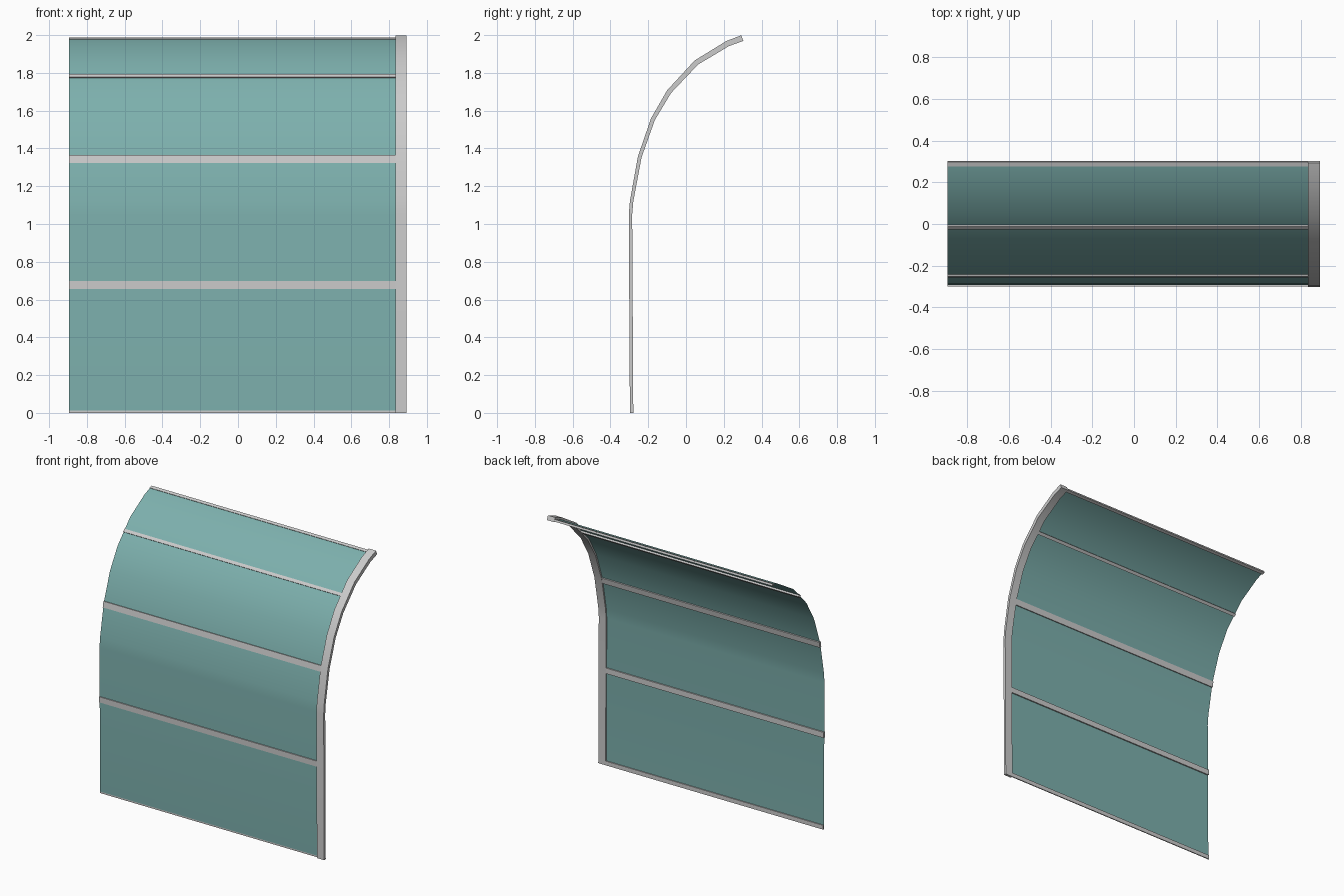
import bpy, bmesh
from mathutils import Vector

if "Cube" in bpy.data.objects:
    bpy.data.objects.remove(bpy.data.objects["Cube"])

# Side profile (y, z) of the curved screen, and the post thickness at each point
PATH = [(-0.288, 0.0), (-0.294, 1.05), (-0.288, 1.12), (-0.245, 1.355), (-0.175, 1.555),
        (-0.09, 1.70), (0.055, 1.855), (0.22, 1.955), (0.298, 1.984)]
THICK = [0.018, 0.018, 0.018, 0.020, 0.022, 0.025, 0.028, 0.030, 0.032]
P = [Vector(p) for p in PATH]
LEFT, JOIN, RIGHT = -0.895, 0.835, 0.893


def normal(t):
    """Unit vector pointing to the concave (back) side of a tangent."""
    return Vector((t.y, -t.x)).normalized()


def point_normals():
    out = []
    for i in range(len(P)):
        a, b = P[max(i - 1, 0)], P[min(i + 1, len(P) - 1)]
        out.append(normal(b - a))
    return out


def material(name, color):
    mat = bpy.data.materials.new(name)
    mat.diffuse_color = (*color, 1)
    mat.use_nodes = True
    mat.node_tree.nodes["Principled BSDF"].inputs["Base Color"].default_value = mat.diffuse_color
    return mat


METAL = material("grey_metal", (0.55, 0.55, 0.55))
GLASS = material("tinted_glass", (0.205, 0.435, 0.42))


def mesh_object(name, bm, mat):
    bmesh.ops.recalc_face_normals(bm, faces=bm.faces)
    me = bpy.data.meshes.new(name)
    bm.to_mesh(me)
    bm.free()
    me.materials.append(mat)
    ob = bpy.data.objects.new(name, me)
    bpy.context.collection.objects.link(ob)
    return ob


def loft(name, sections, x0, x1):
    """Closed bar through (outer, inner) pairs of side-view points."""
    bm = bmesh.new()
    rings = [[bm.verts.new((x, p.x, p.y)) for x, p in
              ((x0, o), (x1, o), (x1, i), (x0, i))] for o, i in sections]
    for a, b in zip(rings, rings[1:]):
        for k in range(4):
            n = (k + 1) % 4
            bm.faces.new((a[k], a[n], b[n], b[k]))
    bm.faces.new(rings[0])
    bm.faces.new(rings[-1])
    return mesh_object(name, bm, METAL)


def smooth(ob):
    bpy.ops.object.select_all(action='DESELECT')
    ob.select_set(True)
    bpy.context.view_layer.objects.active = ob
    bpy.ops.object.shade_smooth_by_angle(angle=0.6)


def at_height(z):
    """Point and tangent of the profile at a given height."""
    for a, b in zip(P, P[1:]):
        if a.y <= z <= b.y:
            return a.lerp(b, (z - a.y) / (b.y - a.y)), (b - a).normalized()


# Curved post on the right edge
N = point_normals()
post = loft("curved_post", [(p - n * t / 2, p + n * t / 2)
                            for p, n, t in zip(P, N, THICK)], JOIN, RIGHT)
smooth(post)

# Curved glass sheet
bm = bmesh.new()
sheet = [P[0] + Vector((0, 0.012))] + P[1:]
rows = [[bm.verts.new((x, p.x, p.y)) for x in (LEFT, JOIN)] for p in sheet]
for a, b in zip(rows, rows[1:]):
    bm.faces.new((a[0], a[1], b[1], b[0]))
glass = mesh_object("glass_sheet", bm, GLASS)
smooth(glass)

# Horizontal rails: height, half width along the profile, front and back depth
RAILS = [("bottom_rail", 0.015, 0.015, 0.002, 0.009),
         ("lower_rail", 0.677, 0.020, -0.007, 0.009),
         ("middle_rail", 1.343, 0.021, -0.007, 0.009),
         ("upper_rail", 1.782, 0.011, -0.007, 0.012),
         ("top_rail", 1.980, 0.011, -0.003, 0.012)]
for name, z, half, front, back in RAILS:
    c, t = at_height(z)
    n = normal(t)
    loft(name, [(c + t * s + n * front, c + t * s + n * back)
                for s in (-half, half)], LEFT, JOIN)
